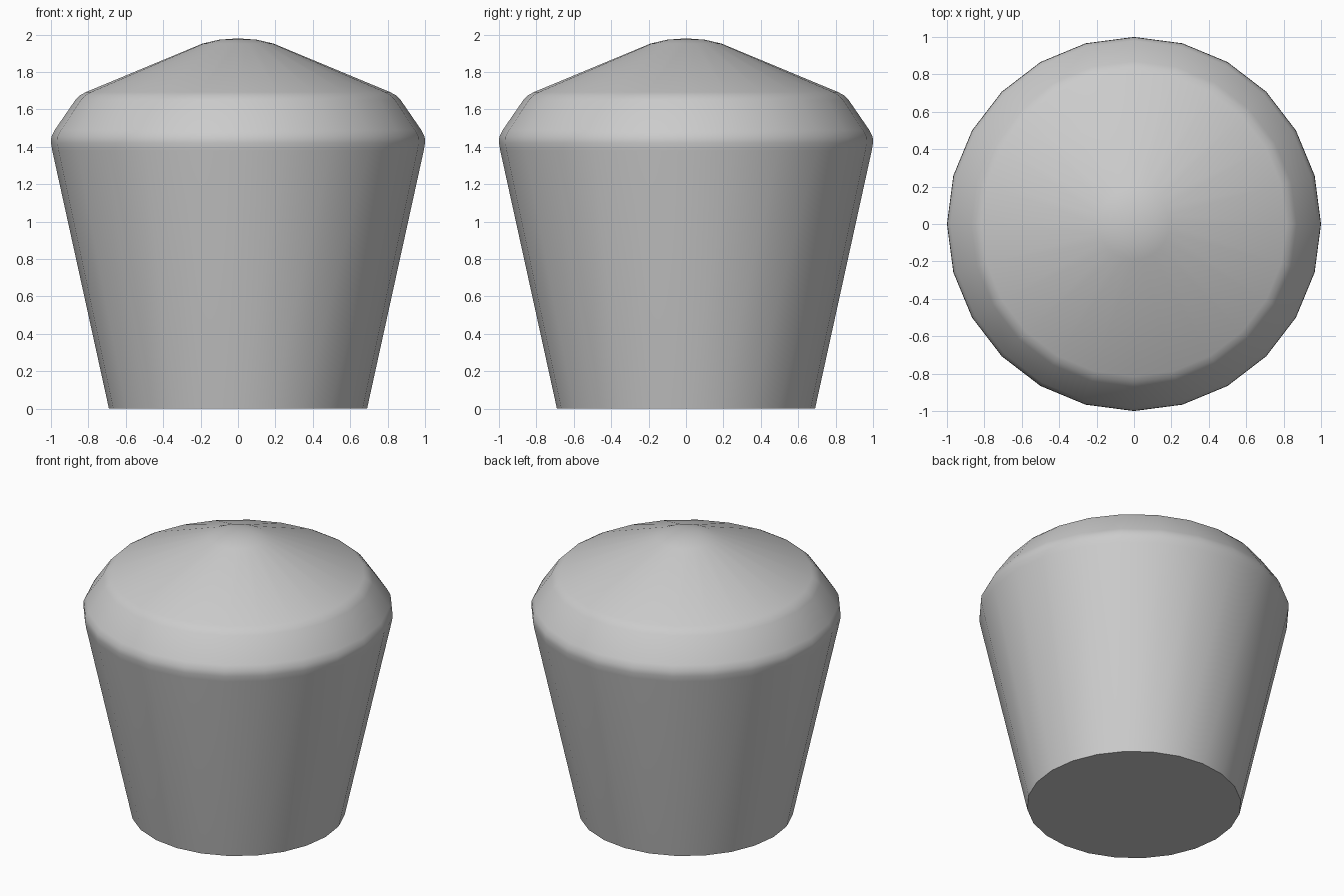
import bpy, bmesh, math

if "Cube" in bpy.data.objects:
    bpy.data.objects.remove(bpy.data.objects["Cube"])

# Plain grey material
grey = bpy.data.materials.new("plain_grey")
grey.use_nodes = True
colour = (0.6, 0.6, 0.6, 1)
grey.diffuse_color = colour
grey.node_tree.nodes["Principled BSDF"].inputs["Base Color"].default_value = colour

# Half outline (radius, height): tapered body, rounded shoulder, conical top
SIDES = 24
PROFILE = [(0.69, 0), (0.993, 1.38), (1.0, 1.42), (0.998, 1.455), (0.98, 1.49),
           (0.87, 1.65), (0.845, 1.675), (0.815, 1.692),
           (0.19, 1.952), (0.10, 1.973)]

bm = bmesh.new()
rings = []
for r, z in PROFILE:
    rings.append([bm.verts.new((r * math.cos(a), r * math.sin(a), z))
                  for a in (math.tau * i / SIDES for i in range(SIDES))])
for low, high in zip(rings, rings[1:]):
    for i in range(SIDES):
        j = (i + 1) % SIDES
        bm.faces.new((low[i], low[j], high[j], high[i]))

# Flat base and shallow tip
bm.faces.new(rings[0][::-1])
tip = bm.verts.new((0, 0, 1.98))
for i in range(SIDES):
    bm.faces.new((rings[-1][i], rings[-1][(i + 1) % SIDES], tip))

mesh = bpy.data.meshes.new("knob_body")
bm.to_mesh(mesh)
bm.free()
mesh.materials.append(grey)
body = bpy.data.objects.new("knob_body", mesh)
bpy.context.collection.objects.link(body)

# Smooth sides with a crisp base edge
bpy.context.view_layer.objects.active = body
body.select_set(True)
bpy.ops.object.shade_smooth_by_angle(angle=math.radians(40))
